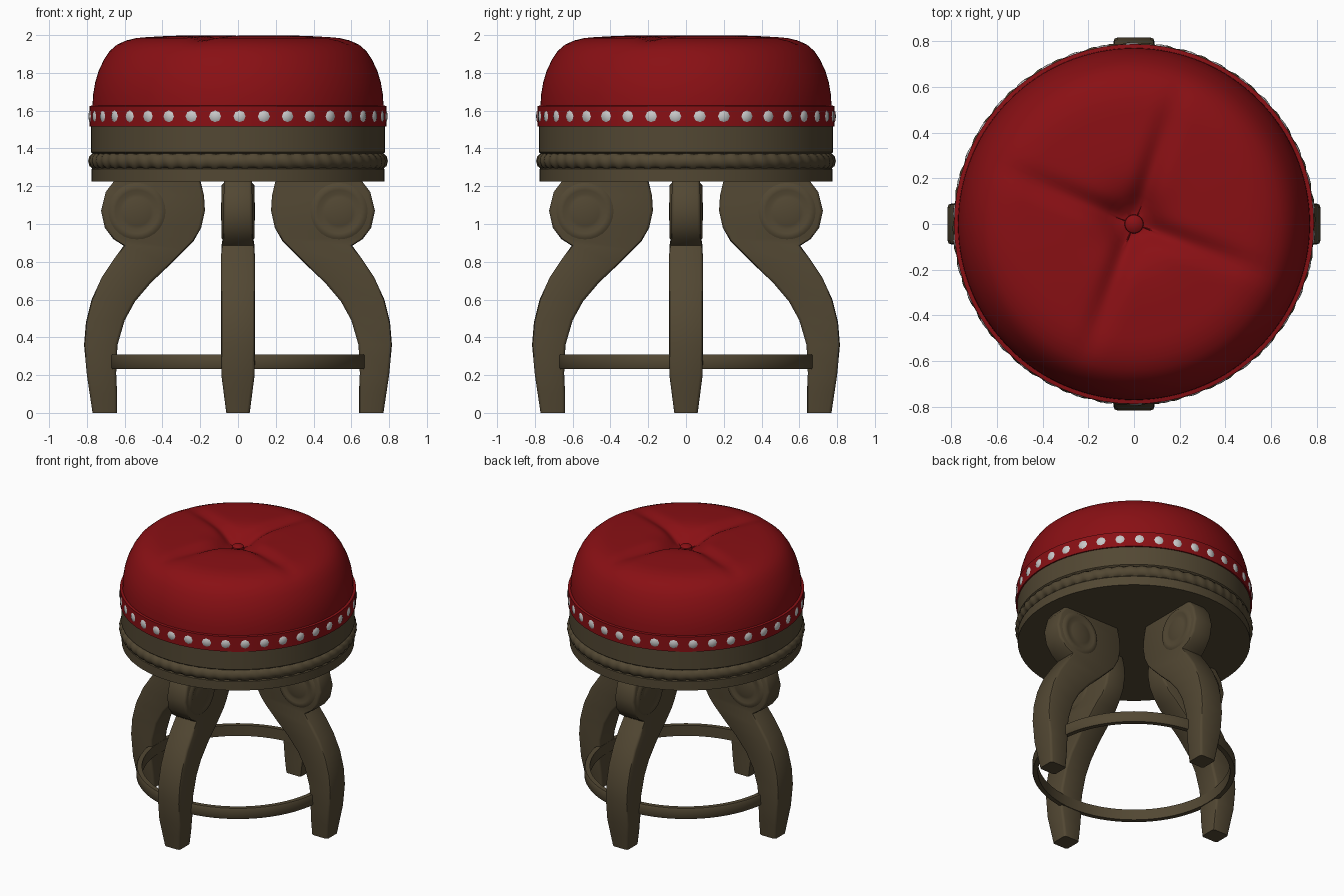
import bpy, bmesh
from math import sin, cos, pi, exp, radians
from mathutils import Matrix, Vector

if "Cube" in bpy.data.objects:
    bpy.data.objects.remove(bpy.data.objects["Cube"])


def make_material(name, rgb, roughness=0.6):
    mat = bpy.data.materials.new(name)
    mat.use_nodes = True
    mat.diffuse_color = (*rgb, 1)
    node = mat.node_tree.nodes["Principled BSDF"]
    node.inputs["Base Color"].default_value = (*rgb, 1)
    node.inputs["Roughness"].default_value = roughness
    return mat


RED = make_material("red_leather", (0.25, 0.005, 0.007))
WOOD = make_material("brown_wood", (0.085, 0.064, 0.033))
SILVER = make_material("silver_studs", (0.58, 0.58, 0.58))


def lathe(bm, profile, segments, matrix=Matrix(), warp=None, closed=False):
    """Revolve (radius, height) points around the local z axis."""
    rings = []
    for i, (r, z) in enumerate(profile):
        ring = []
        for s in range(segments):
            a = 2 * pi * s / segments
            rr, zz = warp(r, z, a, i) if warp else (r, z)
            ring.append(bm.verts.new(matrix @ Vector((rr * cos(a), rr * sin(a), zz))))
        rings.append(ring)
    pairs = list(zip(rings, rings[1:]))
    if closed:
        pairs.append((rings[-1], rings[0]))
    for low, high in pairs:
        for s in range(segments):
            t = (s + 1) % segments
            bm.faces.new((low[s], low[t], high[t], high[s]))


def finish(bm, name, mat, angle=40):
    bmesh.ops.remove_doubles(bm, verts=bm.verts, dist=0.0001)
    bmesh.ops.recalc_face_normals(bm, faces=bm.faces)
    mesh = bpy.data.meshes.new(name)
    bm.to_mesh(mesh)
    bm.free()
    mesh.materials.append(mat)
    obj = bpy.data.objects.new(name, mesh)
    bpy.context.collection.objects.link(obj)
    bpy.ops.object.select_all(action="DESELECT")
    obj.select_set(True)
    bpy.context.view_layer.objects.active = obj
    bpy.ops.object.shade_smooth_by_angle(angle=radians(angle))
    return obj


def turned(name, mat, profile, segments=72, **options):
    bm = bmesh.new()
    lathe(bm, profile, segments, **options)
    return finish(bm, name, mat)


# Wooden seat drum
turned("seat_apron", WOOD, [(0, 1.225), (0.775, 1.225), (0.775, 1.29), (0.765, 1.3),
                            (0.765, 1.37), (0.778, 1.38), (0.778, 1.52), (0, 1.52)])

# Twisted rope moulding around the drum
STEPS = 10
rope_circle = [(0.757 + 0.034 * cos(2 * pi * k / STEPS), 1.333 + 0.041 * sin(2 * pi * k / STEPS))
               for k in range(STEPS)]


def twist(r, z, a, i):
    swell = 1 + 0.09 * sin(60 * a + 2 * pi * i / STEPS)
    return 0.757 + (r - 0.757) * swell, 1.333 + (z - 1.333) * swell


turned("rope_moulding", WOOD, rope_circle, 360, warp=twist, closed=True)

# Red band with a row of studs
turned("seat_band", RED, [(0, 1.515), (0.787, 1.515), (0.787, 1.625), (0.75, 1.63)])
bm = bmesh.new()
STUDS = 38
for k in range(STUDS):
    turn = Matrix.Rotation(2 * pi * k / STUDS - pi / 2 + 0.01, 4, "Z")
    place = turn @ Matrix.Translation((0.784, 0, 1.57)) @ Matrix.Rotation(pi / 2, 4, "Y")
    lathe(bm, [(0.035, 0), (0.024, 0.007), (0, 0.01)], 8, place)
finish(bm, "band_studs", SILVER)

# Tufted cushion: rounded dome with a central dimple and four pulled creases
CREASES = [radians(d) for d in (72, 157, 250, 340)]
side = [(0.77, 1.62), (0.768, 1.68), (0.756, 1.75), (0.738, 1.81), (0.71, 1.87),
        (0.68, 1.915), (0.64, 1.95), (0.59, 1.972), (0.54, 1.984)]
dome = side + [(0.5 * (1 - k / 16), 1.988 + 0.01 * sin(pi * k / 16)) for k in range(17)]


def tuft(r, z, a, i):
    drop = 0.075 * exp(-(r / 0.13) ** 2)
    fade = max(0, 1 - (r / 0.66) ** 2)
    for c in CREASES:
        gap = (a - c + pi) % (2 * pi) - pi
        if abs(gap) < pi / 2:
            drop += fade * min(1, r / 0.1) * 0.038 * exp(-(r * sin(gap) / 0.05) ** 2)
    return r, z - drop


turned("cushion", RED, dome, 128, warp=tuft)
turned("cushion_button", RED, [(0.042, 1.905), (0.04, 1.927), (0.025, 1.938), (0, 1.942)], 20)

# Leg sections from top to foot: outer r, outer z, inner r, inner z, half width
LEG = [(0.65, 1.235, 0.20, 1.235, 0.075), (0.70, 1.17, 0.18, 1.15, 0.075),
       (0.725, 1.07, 0.175, 1.07, 0.076), (0.705, 0.98, 0.195, 0.98, 0.078),
       (0.66, 0.92, 0.235, 0.91, 0.08), (0.605, 0.885, 0.28, 0.865, 0.088),
       (0.66, 0.81, 0.37, 0.775, 0.09), (0.72, 0.72, 0.46, 0.69, 0.09),
       (0.775, 0.60, 0.545, 0.59, 0.09), (0.805, 0.48, 0.60, 0.49, 0.09),
       (0.815, 0.36, 0.638, 0.36, 0.09), (0.80, 0.20, 0.645, 0.21, 0.088),
       (0.785, 0.10, 0.64, 0.10, 0.075), (0.77, 0, 0.64, 0, 0.062)]
SCROLL = [(0.165, -0.012), (0.14, 0.011), (0.115, 0.011), (0.095, 0.003),
          (0.075, 0.008), (0.04, 0.014), (0, 0.015)]


def build_leg(name, angle):
    bm = bmesh.new()
    rows = [[bm.verts.new(p) for p in ((ro, -w, zo), (ro, w, zo), (ri, w, zi), (ri, -w, zi))]
            for ro, zo, ri, zi, w in LEG]
    for top, low in zip(rows, rows[1:]):
        for k in range(4):
            n = (k + 1) % 4
            bm.faces.new((top[k], top[n], low[n], low[k]))
    bm.faces.new(rows[0])
    bm.faces.new(rows[-1][::-1])
    bmesh.ops.recalc_face_normals(bm, faces=bm.faces)
    # Soften the four long edges
    long_edges = [e for top, low in zip(rows, rows[1:]) for a, b in zip(top, low)
                  for e in a.link_edges if e.other_vert(a) is b]
    bmesh.ops.bevel(bm, geom=long_edges, offset=0.016, segments=2, profile=0.5,
                    affect="EDGES", clamp_overlap=True)
    # Carved scroll on both cheeks
    for s in (1, -1):
        place = Matrix.Translation((0.535, s * 0.076, 1.065)) @ Matrix.Rotation(-s * pi / 2, 4, "X")
        lathe(bm, SCROLL, 28, place)
    bmesh.ops.rotate(bm, verts=bm.verts, cent=(0, 0, 0), matrix=Matrix.Rotation(angle, 3, "Z"))
    finish(bm, name, WOOD, 45)


for k, name in enumerate(("left_leg", "back_leg", "right_leg", "front_leg")):
    build_leg(name, k * pi / 2)

# Foot ring joining the legs
turned("foot_ring", WOOD, [(0.64, 0.232), (0.672, 0.232), (0.677, 0.24), (0.677, 0.302),
                           (0.672, 0.31), (0.64, 0.31)], closed=True)
